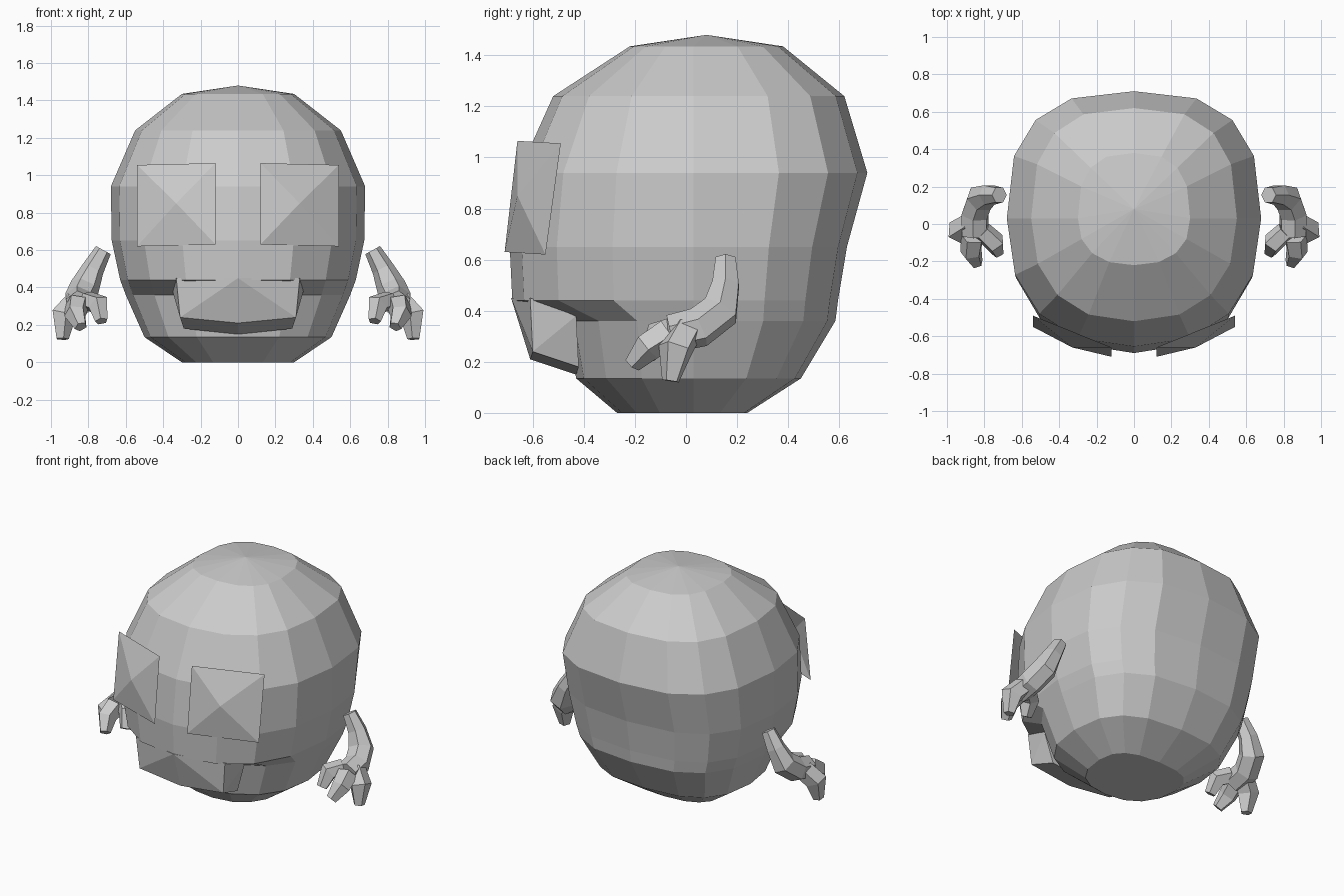
import bpy, bmesh, math
from mathutils import Vector

if "Cube" in bpy.data.objects:
    bpy.data.objects.remove(bpy.data.objects["Cube"])


def finish(bm, name, mirror=False, closed=True):
    if closed:
        bmesh.ops.recalc_face_normals(bm, faces=bm.faces[:])
    me = bpy.data.meshes.new(name)
    bm.to_mesh(me)
    bm.free()
    ob = bpy.data.objects.new(name, me)
    bpy.context.collection.objects.link(ob)
    if mirror:
        ob.modifiers.new("Mirror", 'MIRROR')
    return ob


def bridge(bm, a, b):
    n = len(a)
    for i in range(n):
        bm.faces.new((a[i], a[(i + 1) % n], b[(i + 1) % n], b[i]))


def fan(bm, ring, tip):
    for i in range(len(ring)):
        bm.faces.new((ring[i], ring[(i + 1) % len(ring)], tip))


def power(v, n):
    return math.copysign(abs(v) ** (2 / n), v)


# Rounded body: 16-sided rings as (z, half width, front y, back y)
Y0 = 0.03
RINGS = [(0.0, 0.30, -0.27, 0.24), (0.135, 0.50, -0.43, 0.45),
         (0.36, 0.60, -0.47, 0.585), (0.44, 0.63, -0.68, 0.595),
         (0.65, 0.675, -0.69, 0.63), (0.94, 0.68, -0.655, 0.71),
         (1.24, 0.55, -0.52, 0.62), (1.435, 0.30, -0.22, 0.38)]
bm = bmesh.new()
rings = []
for z, w, yf, yb in RINGS:
    ring = []
    for i in range(16):
        a = math.tau * i / 16
        c, s = math.cos(a), math.sin(a)
        n, depth = (2.7, yb - Y0) if s > 0 else (2.35, Y0 - yf)
        ring.append(bm.verts.new((w * power(c, n), Y0 + depth * power(s, n), z)))
    rings.append(ring)
for a, b in zip(rings, rings[1:]):
    bridge(bm, a, b)
bm.faces.new(rings[0])
fan(bm, rings[-1], bm.verts.new((0, 0.08, 1.48)))
finish(bm, "body")

# Muzzle block hanging over the recessed jaw
bm = bmesh.new()
half = [(0.33, -0.61, 0.45), (0.31, -0.60, 0.24), (0.35, -0.43, 0.38), (0.29, -0.42, 0.18)]
pts = [(s * x, y, z) for x, y, z in half for s in (1, -1)]
pts += [(0, -0.685, 0.45), (0, -0.61, 0.21), (0, -0.43, 0.15)]
for p in pts:
    bm.verts.new(p)
bmesh.ops.convex_hull(bm, input=bm.verts[:])
finish(bm, "muzzle")

# Eye plates: shallow pyramid sheets
bm = bmesh.new()
corners = [(0.12, -0.71, 0.63), (0.54, -0.55, 0.62), (0.54, -0.49, 1.055), (0.12, -0.66, 1.065)]
fan(bm, [bm.verts.new(p) for p in corners], bm.verts.new((0.33, -0.66, 0.85)))
finish(bm, "eyes", mirror=True, closed=False)


def tube(bm, path, sides=6):
    pts = [Vector(p[:3]) for p in path]
    rot = prev = None
    loops = []
    for i, p in enumerate(pts):
        t = (pts[min(i + 1, len(pts) - 1)] - pts[max(i - 1, 0)]).normalized()
        if rot is None:
            rot = Vector((0, 0, 1)).rotation_difference(t)
        else:
            rot = prev.rotation_difference(t) @ rot
        prev = t
        r = path[i][3]
        loops.append([bm.verts.new(p + rot @ Vector((r * math.cos(math.tau * k / sides),
                                                     r * math.sin(math.tau * k / sides), 0)))
                      for k in range(sides)])
    for a, b in zip(loops, loops[1:]):
        bridge(bm, a, b)
    bm.faces.new(loops[0])
    bm.faces.new(loops[-1])


# Arms with a small three-fingered hand, as (x, y, z, radius)
bm = bmesh.new()
tube(bm, [(0.72, 0.155, 0.60, 0.045), (0.775, 0.155, 0.50, 0.06), (0.82, 0.135, 0.40, 0.08),
          (0.85, 0.05, 0.335, 0.08), (0.85, -0.06, 0.31, 0.075)])
tube(bm, [(0.87, 0.0, 0.32, 0.065), (0.935, -0.04, 0.25, 0.07), (0.94, -0.06, 0.125, 0.035)], 5)
tube(bm, [(0.86, -0.07, 0.31, 0.065), (0.87, -0.15, 0.26, 0.06), (0.84, -0.21, 0.19, 0.035)], 5)
tube(bm, [(0.81, -0.04, 0.33, 0.055), (0.745, -0.10, 0.31, 0.06), (0.73, -0.15, 0.22, 0.035)], 5)
finish(bm, "arms", mirror=True)
